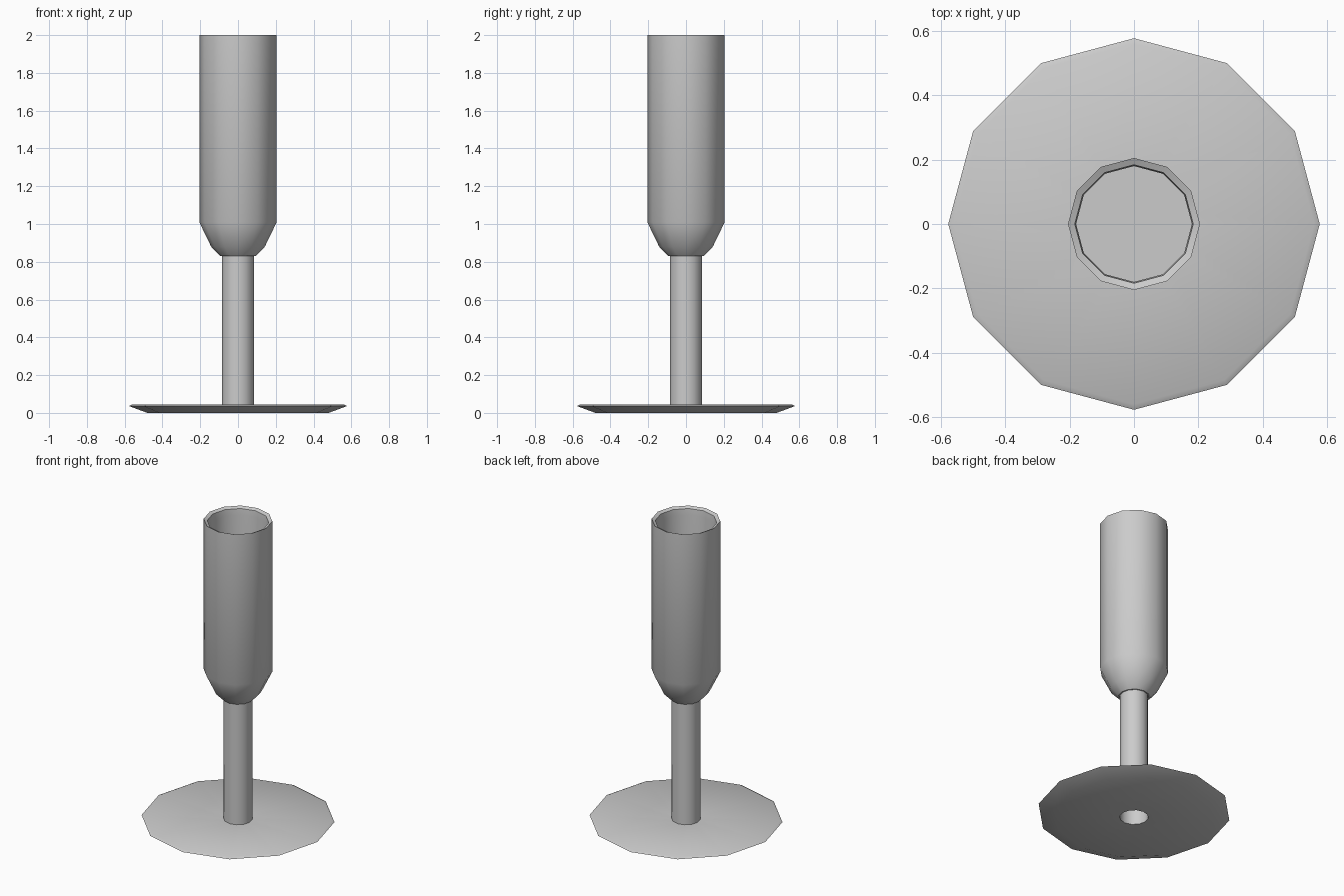
import bpy, bmesh
from math import cos, sin, tau, radians

if "Cube" in bpy.data.objects:
    bpy.data.objects.remove(bpy.data.objects["Cube"])

SIDES = 12


def lathe(name, profile):
    """Revolve an (r, z) profile about z; a radius of 0 closes an end with a flat cap."""
    bm = bmesh.new()
    rings = []
    for r, z in profile:
        if r == 0:
            rings.append([bm.verts.new((0, 0, z))] * SIDES)
        else:
            rings.append([bm.verts.new((r * cos(tau * i / SIDES), r * sin(tau * i / SIDES), z))
                          for i in range(SIDES)])
    for a, b in zip(rings, rings[1:]):
        for i in range(SIDES):
            j = (i + 1) % SIDES
            bm.faces.new(list(dict.fromkeys((a[i], a[j], b[j], b[i]))))
    mesh = bpy.data.meshes.new(name)
    bm.to_mesh(mesh)
    bm.free()
    ob = bpy.data.objects.new(name, mesh)
    bpy.context.collection.objects.link(ob)
    bpy.ops.object.select_all(action='DESELECT')
    ob.select_set(True)
    bpy.context.view_layer.objects.active = ob
    bpy.ops.object.shade_smooth_by_angle(angle=radians(32))
    return ob


# foot: thin, slightly dished disc with a hole under the stem
lathe("foot", [(0.086, 0), (0.48, 0), (0.577, 0.036), (0.56, 0.045), (0.086, 0.035)])

# stem: hollow tube, open at the bottom
lathe("stem", [(0.086, 0), (0.086, 0.83)])

# bowl: tapered underside, straight wall, inward-sloping rim, hollow interior
lathe("bowl", [(0, 0.83), (0.093, 0.83), (0.142, 0.88), (0.205, 1.01), (0.205, 2.0),
               (0.184, 1.99), (0.18, 1.95), (0.18, 1.02), (0, 1.02)])
